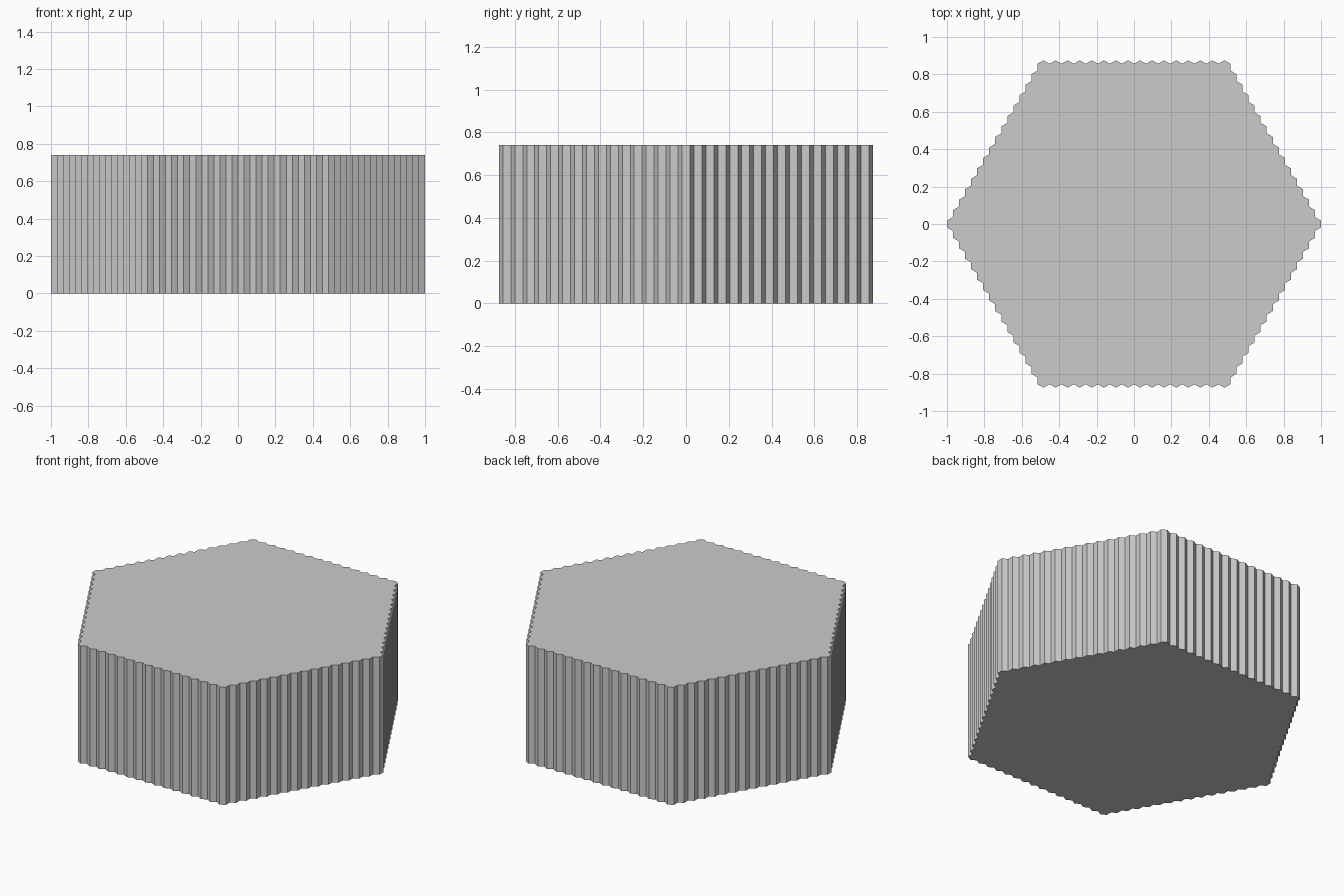
import bpy, bmesh, math

if "Cube" in bpy.data.objects:
    bpy.data.objects.remove(bpy.data.objects["Cube"])

RINGS = 15                       # cells from centre to corner
WIDTH = 2.0 / (2 * RINGS + 1)    # flat-to-flat cell width
RADIUS = WIDTH / math.sqrt(3)
HEIGHT = 0.74


def add_prism(bm, cx, cy):
    """Closed six-sided column standing on the ground, point towards +y."""
    ring = [(cx + RADIUS * math.cos(math.radians(30 + 60 * k)),
             cy + RADIUS * math.sin(math.radians(30 + 60 * k))) for k in range(6)]
    low = [bm.verts.new((x, y, 0)) for x, y in ring]
    high = [bm.verts.new((x, y, HEIGHT)) for x, y in ring]
    bm.faces.new(low[::-1])
    bm.faces.new(high)
    for k in range(6):
        n = (k + 1) % 6
        bm.faces.new((low[k], low[n], high[n], high[k]))


# Hexagonal field of touching columns
bm = bmesh.new()
for row in range(-RINGS, RINGS + 1):
    count = 2 * RINGS + 1 - abs(row)
    for col in range(count):
        add_prism(bm, (col - (count - 1) / 2) * WIDTH, row * 1.5 * RADIUS)

mesh = bpy.data.meshes.new("hexagonal_columns")
bm.to_mesh(mesh)
bm.free()
bpy.context.collection.objects.link(bpy.data.objects.new("hexagonal_columns", mesh))
